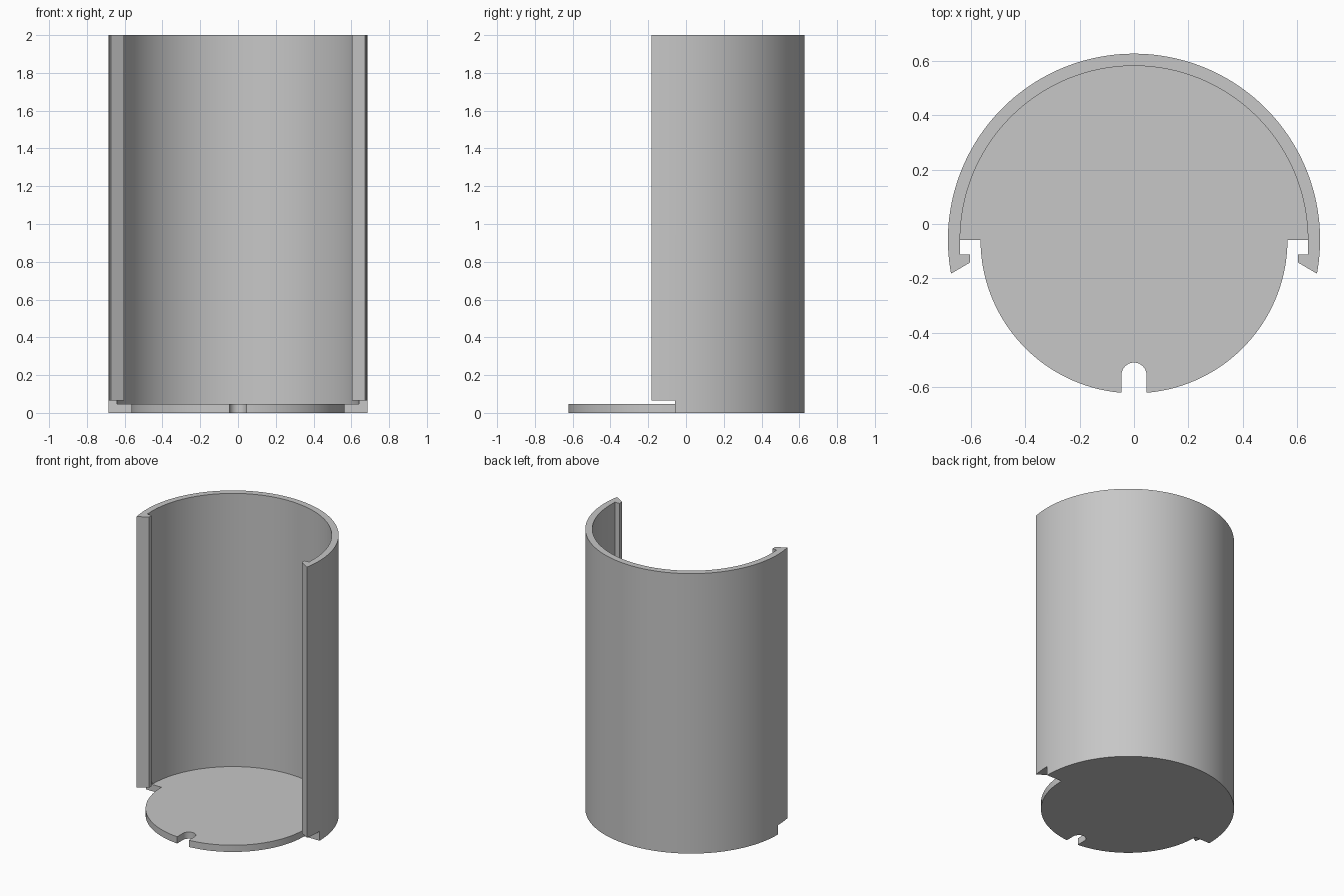
import bpy, bmesh
from math import cos, sin, pi, radians

if "Cube" in bpy.data.objects:
    bpy.data.objects.remove(bpy.data.objects["Cube"], do_unlink=True)

CY = -0.058                 # centre line of the tube
R_OUT, R_IN, R_BASE = 0.685, 0.64, 0.565
FLOOR, STEP, HEIGHT = 0.048, 0.066, 2.0

grey = bpy.data.materials.new("light grey")
grey.use_nodes = True
grey.diffuse_color = (0.57, 0.57, 0.57, 1)
grey.node_tree.nodes["Principled BSDF"].inputs["Base Color"].default_value = grey.diffuse_color


def arc(r, a0, a1, n, cy=CY):
    angles = [radians(a0 + (a1 - a0) * i / n) for i in range(n + 1)]
    return [(r * cos(a), cy + r * sin(a)) for a in angles]


def extrude(name, outline, z0, z1):
    bm = bmesh.new()
    face = bm.faces.new([bm.verts.new((x, y, z0)) for x, y in outline])
    top = bmesh.ops.extrude_face_region(bm, geom=[face])["geom"]
    bmesh.ops.translate(bm, vec=(0, 0, z1 - z0),
                        verts=[v for v in top if isinstance(v, bmesh.types.BMVert)])
    bmesh.ops.recalc_face_normals(bm, faces=bm.faces[:])
    mesh = bpy.data.meshes.new(name)
    bm.to_mesh(mesh)
    bm.free()
    mesh.materials.append(grey)
    ob = bpy.data.objects.new(name, mesh)
    bpy.context.collection.objects.link(ob)
    return ob


def combine(target, other, operation):
    mod = target.modifiers.new(operation.lower(), 'BOOLEAN')
    mod.operation, mod.solver, mod.object = operation, 'EXACT', other
    bpy.ops.object.select_all(action='DESELECT')
    bpy.context.view_layer.objects.active = target
    target.select_set(True)
    bpy.ops.object.modifier_apply(modifier=mod.name)
    bpy.data.objects.remove(other, do_unlink=True)


# Curved wall with a hooked lip along each front edge
lip = [(R_IN, -0.112), (0.604, -0.112), (0.604, -0.142)]
outer = arc(R_OUT, -10.5, 190.5, 100)
inner = arc(R_IN, 180, 0, 90)
shell = extrude("holder_shell",
                outer + [(-x, y) for x, y in reversed(lip)] + inner + lip, 0, HEIGHT)

# Clear the wall above the front half of the base
cutter = extrude("lip_clearance", [(-1, -1), (1, -1), (1, CY), (-1, CY)], -0.1, STEP)
cutter.hide_render = True
combine(shell, cutter, 'DIFFERENCE')

# Floor: wide behind, narrower in front, with a round-ended cable slot
SLOT, SLOT_Y = 0.046, -0.556
edge = 4.7
floor = extrude("floor",
                arc(0.66, 0, 180, 90)
                + arc(R_BASE, 180, 270 - edge, 50)
                + arc(SLOT, 180, 0, 20, SLOT_Y)
                + arc(R_BASE, 270 + edge, 360, 50), 0, FLOOR)
combine(shell, floor, 'UNION')

bpy.ops.object.shade_smooth_by_angle(angle=radians(30))
